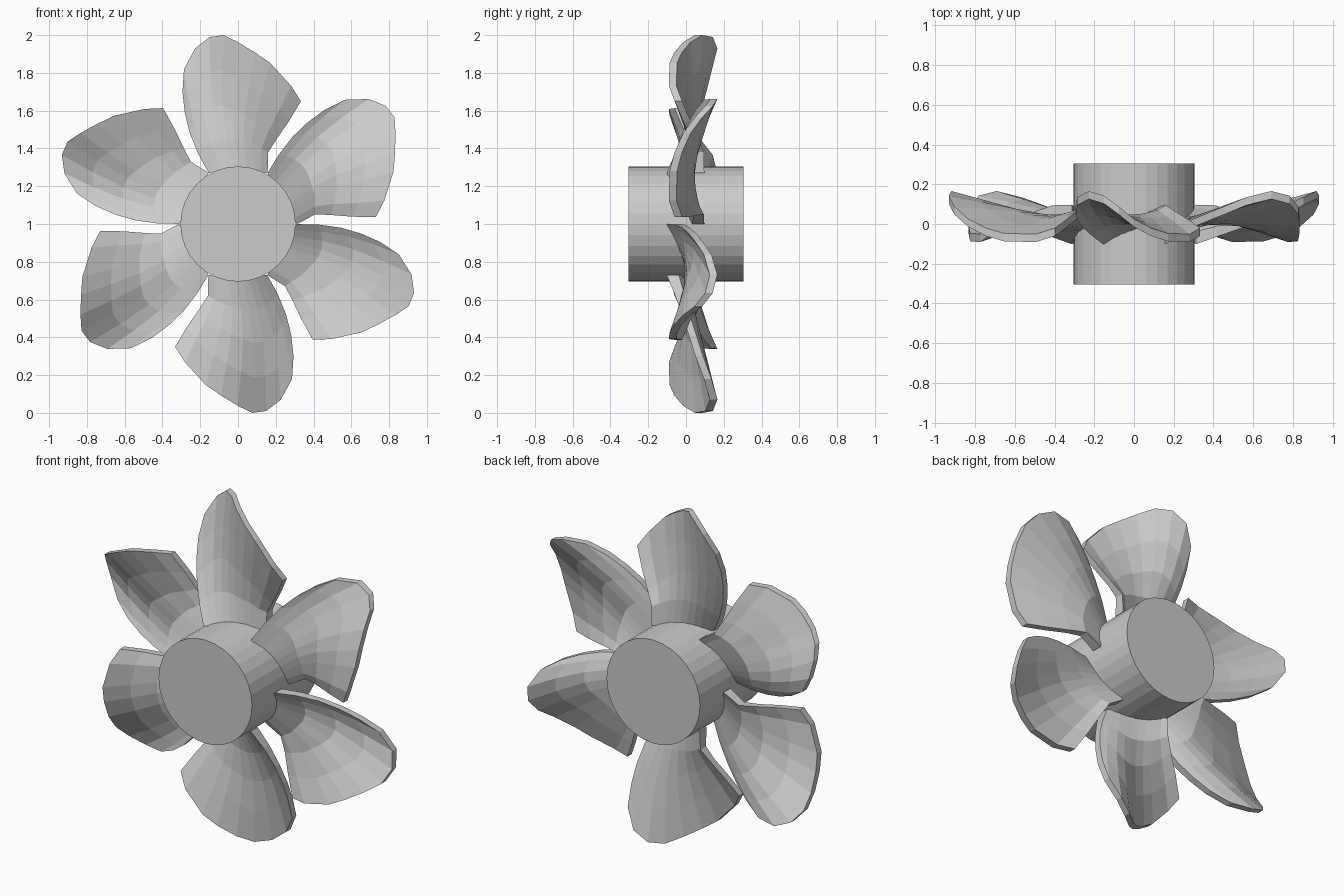
import bpy, bmesh, math
from mathutils import Vector, Matrix

if "Cube" in bpy.data.objects:
    bpy.data.objects.remove(bpy.data.objects["Cube"])

grey = bpy.data.materials.new("plain grey")
grey.diffuse_color = (0.6, 0.6, 0.6, 1)
grey.use_nodes = True
grey.node_tree.nodes["Principled BSDF"].inputs["Base Color"].default_value = grey.diffuse_color

# Edge curves of one blade pointing up, as (x, y, height above the axis)
LEFT = [(-.155, -.07, .27), (-.21, -.035, .37), (-.255, 0, .48),
        (-.282, .035, .59), (-.294, .07, .70)]
RIGHT = [(.157, .065, .27), (.16, .068, .38), (.205, .045, .45),
         (.27, .005, .545), (.333, -.04, .65)]
RIM = [(-.294, .07, .70), (-.286, .115, .82), (-.227, .146, .93), (-.15, .122, .99),
       (-.075, .067, 1.0), (0, .005, .963), (.09, -.042, .908), (.17, -.067, .853),
       (.28, -.071, .733), (.333, -.04, .65)]
COLS, ROWS = len(RIM), len(LEFT)


def finish(name, bm):
    bmesh.ops.recalc_face_normals(bm, faces=bm.faces)
    mesh = bpy.data.meshes.new(name)
    bm.to_mesh(mesh)
    bm.free()
    mesh.materials.append(grey)
    obj = bpy.data.objects.new(name, mesh)
    bpy.context.collection.objects.link(obj)
    obj.location.z = 1
    return obj


def blade_point(i, j, side):
    """Coons patch between root, rim and side edges, thickened along the axis."""
    u, v = i / (COLS - 1), j / (ROWS - 1)
    l, r, rim = Vector(LEFT[j]), Vector(RIGHT[j]), Vector(RIM[i])
    root = Vector(LEFT[0]).lerp(Vector(RIGHT[0]), u)
    p = l.lerp(r, u) + root.lerp(rim, v) - root.lerp(Vector(RIM[0]).lerp(Vector(RIM[-1]), u), v)
    half = .02 + .012 * max(0, 1 - 2 * v)
    return p + Vector((0, side * half, 0))


# Hub: a drum lying along the y axis
bm = bmesh.new()
bmesh.ops.create_cone(bm, cap_ends=True, segments=32, radius1=.305, radius2=.305, depth=.61,
                      matrix=Matrix.Rotation(math.pi / 2, 4, 'X'))
finish("hub", bm)

# Six twisted blades: front skin, back skin and a band around the border
border = ([(i, 0) for i in range(COLS - 1)] + [(COLS - 1, j) for j in range(ROWS - 1)]
          + [(i, ROWS - 1) for i in range(COLS - 1, 0, -1)] + [(0, j) for j in range(ROWS - 1, 0, -1)])
for k in range(6):
    bm = bmesh.new()
    skins = [{(i, j): bm.verts.new(blade_point(i, j, s)) for i in range(COLS) for j in range(ROWS)}
             for s in (-1, 1)]
    for g in skins:
        for i in range(COLS - 1):
            for j in range(ROWS - 1):
                bm.faces.new((g[i, j], g[i + 1, j], g[i + 1, j + 1], g[i, j + 1]))
    front, back = skins
    for a, b in zip(border, border[1:] + border[:1]):
        bm.faces.new((front[a], front[b], back[b], back[a]))
    blade = finish(f"blade_{k + 1}", bm)
    blade.rotation_euler.y = k * math.pi / 3
